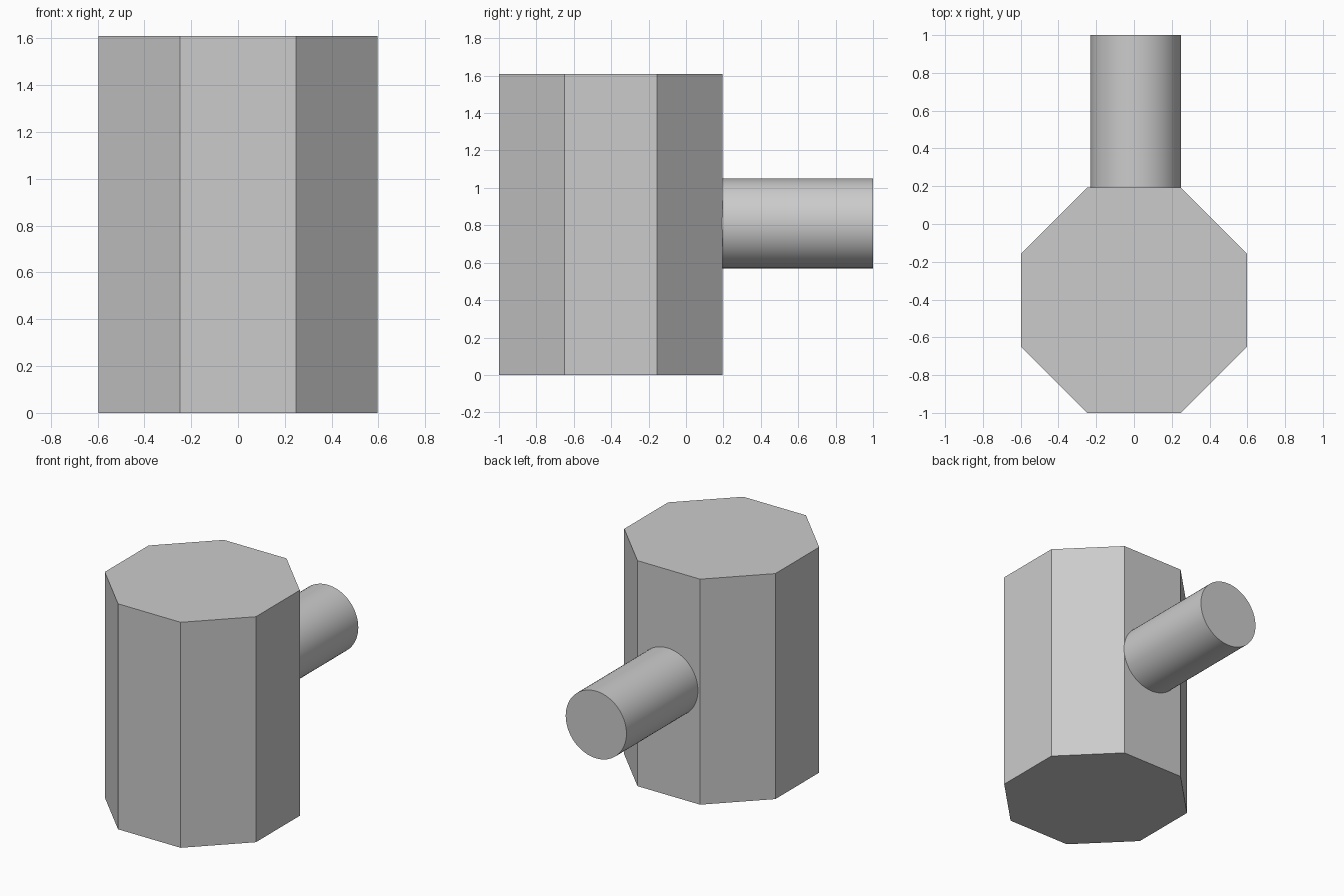
import bpy
from math import cos, pi

cube = bpy.data.objects.get("Cube")
if cube:
    bpy.data.objects.remove(cube, do_unlink=True)

# Single plain grey
grey = bpy.data.materials.new("plain_grey")
grey.use_nodes = True
colour = (0.6, 0.6, 0.6, 1)
grey.diffuse_color = colour
grey.node_tree.nodes["Principled BSDF"].inputs["Base Color"].default_value = colour


def prism(name, sides, radius, depth, location, rotation):
    bpy.ops.mesh.primitive_cylinder_add(
        vertices=sides, radius=radius, depth=depth, location=location, rotation=rotation)
    part = bpy.context.object
    part.name = name
    part.data.materials.append(grey)
    return part


# Eight-sided body with flat sides facing the axes
HEIGHT = 1.61
APOTHEM = 0.597
CENTRE_Y = APOTHEM - 1
prism("octagonal_body", 8, APOTHEM / cos(pi / 8), HEIGHT,
      (0, CENTRE_Y, HEIGHT / 2), (0, 0, pi / 8))

# Round peg standing out of the back face
back = CENTRE_Y + APOTHEM - 0.01
prism("round_peg", 64, 0.24, 1 - back,
      (0.01, (1 + back) / 2, 0.81), (pi / 2, 0, 0))
bpy.ops.object.shade_smooth_by_angle()
